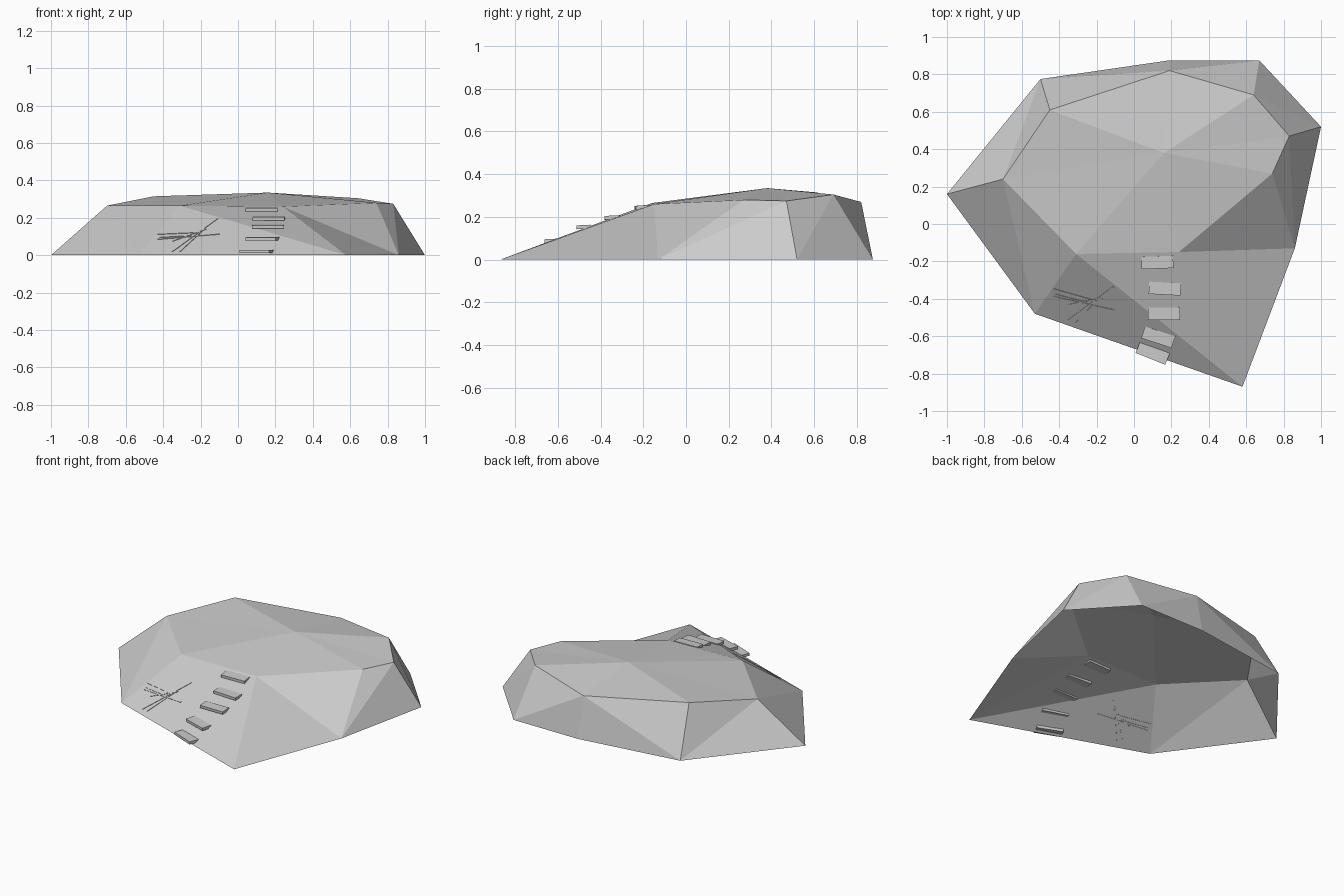
import bpy
import bmesh
from math import radians
from mathutils import Vector, Matrix

cube = bpy.data.objects.get("Cube")
if cube:
    bpy.data.objects.remove(cube, do_unlink=True)

stone = bpy.data.materials.new("stone_grey")
stone.use_nodes = True
GREY = (0.6, 0.6, 0.6, 1)
stone.diffuse_color = GREY
stone.node_tree.nodes["Principled BSDF"].inputs["Base Color"].default_value = GREY


def finish(name, bm):
    """Turn a bmesh into a flat shaded object."""
    mesh = bpy.data.meshes.new(name)
    bm.to_mesh(mesh)
    bm.free()
    mesh.materials.append(stone)
    obj = bpy.data.objects.new(name, mesh)
    bpy.context.collection.objects.link(obj)
    return obj


def box(name, matrix, size):
    bm = bmesh.new()
    bmesh.ops.create_cube(bm, size=1, matrix=matrix @ Matrix.Diagonal((*size, 1)))
    return finish(name, bm)


# Rock shell, open underneath: a ground ring, a rim ring and a low peak
ground = [(-1, .16), (-.53, -.48), (.58, -.87), (.86, -.13),
          (1, .52), (.67, .875), (.19, .875), (-.5, .775)]
rim = [(-.70, .24, .265), (-.31, -.16, .265), (.24, -.15, .26), (.74, .27, .28),
       (.83, .47, .275), (.64, .69, .305), (.19, .82, .27), (-.45, .61, .315)]
rising = "tttbbbtb"     # which way each side panel is split

bm = bmesh.new()
low = [bm.verts.new((x, y, 0)) for x, y in ground]
high = [bm.verts.new(p) for p in rim]
peak = bm.verts.new((.16, .38, .335))
for i, split in enumerate(rising):
    j = (i + 1) % len(low)
    if split == "t":
        bm.faces.new((low[i], low[j], high[i]))
        bm.faces.new((high[i], low[j], high[j]))
    else:
        bm.faces.new((low[i], low[j], high[j]))
        bm.faces.new((low[i], high[j], high[i]))
    bm.faces.new((high[i], high[j], peak))
finish("rock_shell", bm)

# Flat stepping slabs up the front slope: x, y, z, yaw, pitch
slabs = [(.125, -.205, .245, 2, 4), (.165, -.345, .197, -3, 2), (.16, -.48, .153, 0, 3),
         (.13, -.605, .088, -18, 3), (.10, -.69, .02, -22, 0)]
for n, (x, y, z, yaw, pitch) in enumerate(slabs, 1):
    turn = Matrix.Rotation(radians(yaw), 4, "Z") @ Matrix.Rotation(radians(pitch), 4, "X")
    box(f"step_slab_{n}", Matrix.Translation((x, y, z)) @ turn, (.17, .066, .018))

# Thin scratch marks lying on the front left panel
corner, far, top = (low_pt for low_pt in (Vector((*ground[1], 0)),
                                          Vector((*ground[2], 0)), Vector(rim[1])))
normal = (far - corner).cross(top - corner).normalized()


def on_panel(x, z):
    offset = normal.x * (x - corner.x) + normal.z * (z - corner.z)
    return Vector((x, corner.y - offset / normal.y, z))


marks = [(-.43, .112, -.20, .122), (-.43, .085, -.10, .113), (-.35, .02, -.11, .195),
         (-.31, .02, -.18, .14), (-.35, .075, -.17, .14), (-.42, .095, -.25, .105)]
for n, (x1, z1, x2, z2) in enumerate(marks, 1):
    a, b = on_panel(x1, z1), on_panel(x2, z2)
    along = (b - a).normalized()
    axes = Matrix((along, normal.cross(along), normal)).transposed().to_4x4()
    box(f"scratch_mark_{n}", Matrix.Translation((a + b) / 2) @ axes,
        ((b - a).length, .006, .006))
